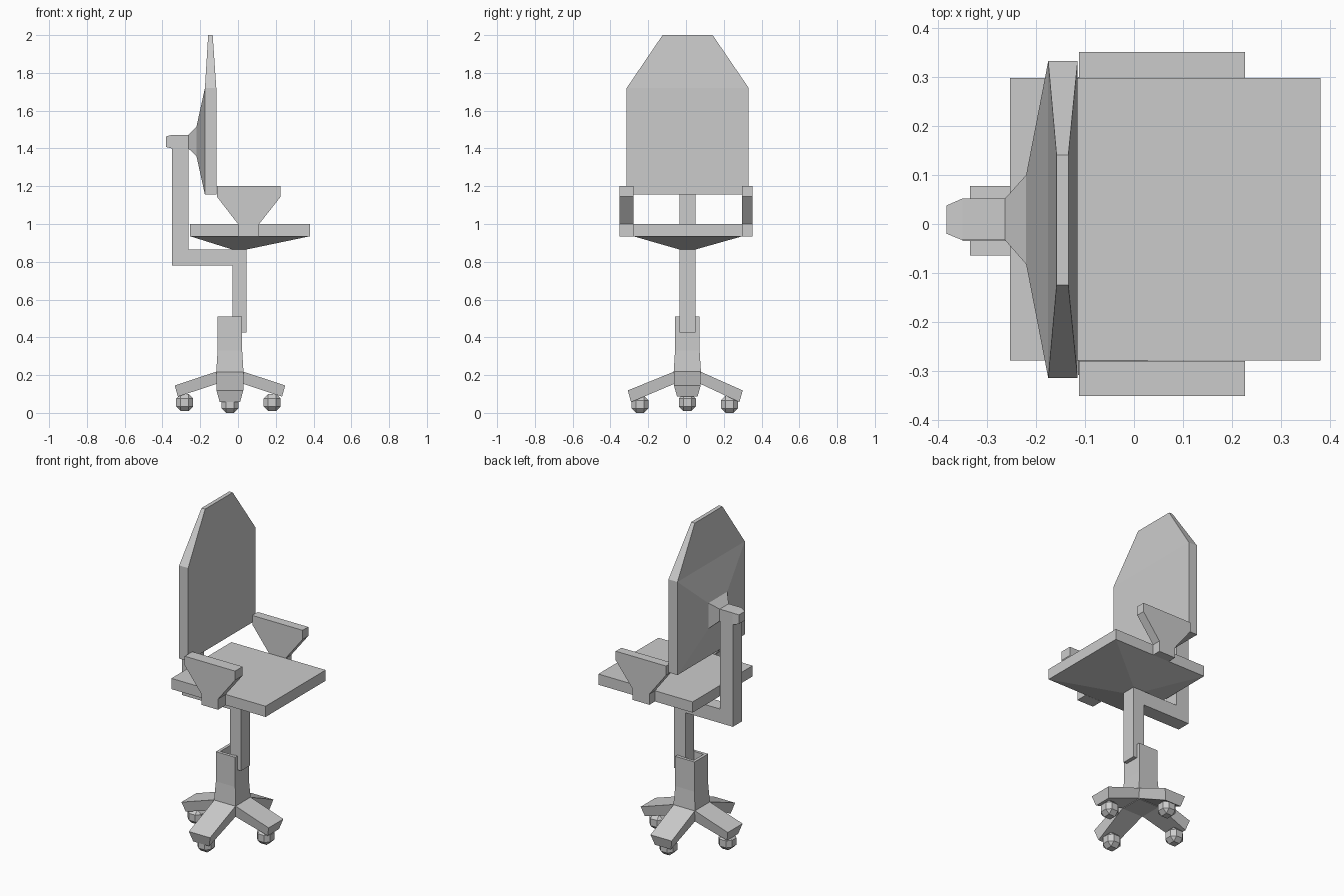
import bpy, bmesh

if "Cube" in bpy.data.objects:
    bpy.data.objects.remove(bpy.data.objects["Cube"])


def loft(name, rings):
    """Skin a row of equal-length point rings and cap both ends."""
    bm = bmesh.new()
    rows = [[bm.verts.new(p) for p in ring] for ring in rings]
    for a, b in zip(rows, rows[1:]):
        for i in range(len(a)):
            j = (i + 1) % len(a)
            bm.faces.new((a[i], a[j], b[j], b[i]))
    bm.faces.new(rows[0])
    bm.faces.new(rows[-1])
    bmesh.ops.recalc_face_normals(bm, faces=bm.faces)
    me = bpy.data.meshes.new(name)
    bm.to_mesh(me)
    bm.free()
    ob = bpy.data.objects.new(name, me)
    bpy.context.collection.objects.link(ob)
    return ob


def rect_z(z, x0, x1, y0, y1):
    return [(x0, y0, z), (x1, y0, z), (x1, y1, z), (x0, y1, z)]


def rect_x(x, y0, y1, z0, z1):
    return [(x, y0, z0), (x, y1, z0), (x, y1, z1), (x, y0, z1)]


def extrude_y(name, profile, y0, y1):
    return loft(name, [[(x, y, z) for x, z in profile] for y in (y0, y1)])


# Seat with tapered underside
loft("seat", [rect_z(0.865, -0.03, 0.045, -0.035, 0.05),
              rect_z(0.935, -0.253, 0.38, -0.278, 0.298),
              rect_z(1.0, -0.253, 0.38, -0.278, 0.298)])

# Backrest panel, narrowing at the top
loft("backrest", [rect_z(1.155, -0.175, -0.115, -0.314, 0.332),
                  rect_z(1.72, -0.175, -0.115, -0.314, 0.332),
                  rect_z(2.0, -0.158, -0.134, -0.124, 0.141)])

# Flared mount behind the backrest, ending in a knob
loft("backrest_mount", [rect_x(-0.175, -0.314, 0.332, 1.155, 1.72),
                        rect_x(-0.22, -0.082, 0.10, 1.36, 1.515),
                        rect_x(-0.263, -0.033, 0.052, 1.40, 1.472),
                        rect_x(-0.35, -0.033, 0.052, 1.40, 1.472),
                        rect_x(-0.382, -0.02, 0.038, 1.408, 1.463)])

# Bent back support and lift post in one profile
extrude_y("support_post", [(-0.35, 0.78), (-0.03, 0.78), (-0.03, 0.425), (0.045, 0.425),
                           (0.045, 0.865), (-0.263, 0.865), (-0.263, 1.41), (-0.35, 1.41)],
          -0.035, 0.05)

# Armrests
arm = [(0.0, 0.935), (0.112, 0.935), (0.112, 1.0), (0.226, 1.145),
       (0.226, 1.2), (-0.112, 1.2), (-0.112, 1.145), (0.0, 1.0)]
extrude_y("armrest_left", arm, -0.351, -0.279)
extrude_y("armrest_right", arm, 0.297, 0.351)

# Base column with an open socket at the top
CX, CY = -0.043, 0.007


def square(z, h):
    return rect_z(z, CX - h, CX + h, CY - h, CY + h)


loft("base_column", [square(0.15, 0.07), square(0.22, 0.072), square(0.33, 0.065),
                     square(0.51, 0.065), square(0.51, 0.047), square(0.40, 0.047)])

# Four legs with casters: direction, reach, tip top z, tip bottom z, caster distance, caster z
legs = [((1, 0), 0.293, 0.145, 0.086, 0.224, 0.055),
        ((-1, 0), 0.292, 0.145, 0.086, 0.24, 0.055),
        ((0, 1), 0.293, 0.119, 0.057, 0.223, 0.045),
        ((0, -1), 0.315, 0.119, 0.057, 0.25, 0.045)]
for n, ((dx, dy), reach, zt, zb, cd, cz) in enumerate(legs, 1):
    def place(r, s, z):
        return (CX + dx * r - dy * s, CY + dy * r + dx * s, z)

    def section(r, top, bottom, inset, w=0.071):
        return [place(r, -w, top), place(r, w, top),
                place(r - inset, w - inset, bottom), place(r - inset, inset - w, bottom)]

    loft(f"leg_{n}", [section(0.066, 0.22, 0.155, 0.0), section(reach, zt, zb, 0.017)])

    # Caster as a bevelled cube
    bm = bmesh.new()
    bmesh.ops.create_cube(bm, size=0.09)
    bmesh.ops.bevel(bm, geom=bm.edges[:], offset=0.024, segments=1,
                    affect='EDGES', profile=0.5)
    me = bpy.data.meshes.new(f"caster_{n}")
    bm.to_mesh(me)
    bm.free()
    ob = bpy.data.objects.new(f"caster_{n}", me)
    ob.location = place(cd, 0, cz)
    bpy.context.collection.objects.link(ob)
